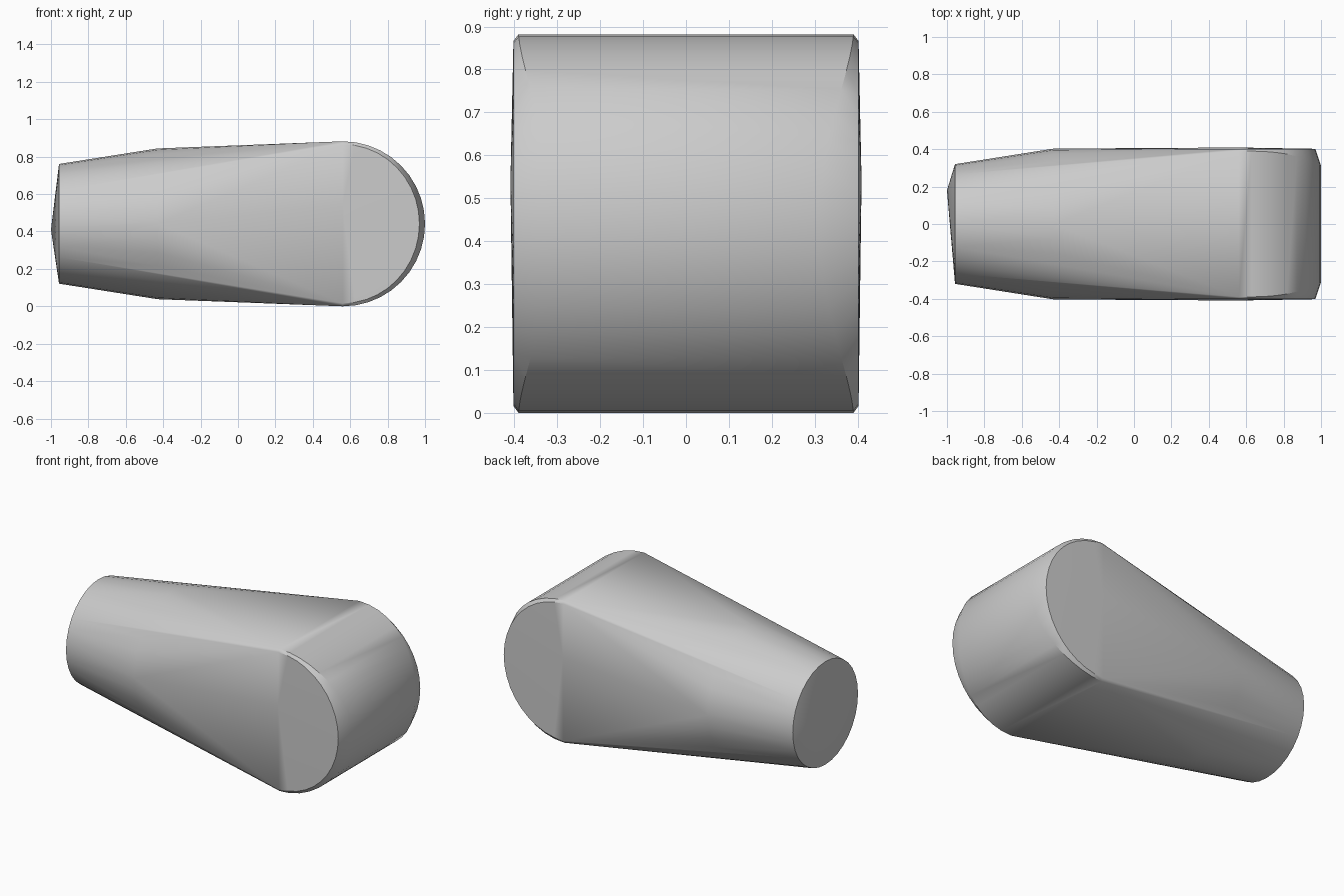
import bpy, bmesh
from math import sin, cos, pi, radians

cube = bpy.data.objects.get("Cube")
if cube:
    bpy.data.objects.remove(cube, do_unlink=True)

grey = bpy.data.materials.new("plain grey")
grey.use_nodes = True
grey.diffuse_color = (0.6, 0.6, 0.6, 1)
grey.node_tree.nodes["Principled BSDF"].inputs["Base Color"].default_value = (0.6, 0.6, 0.6, 1)

MID_Z = 0.441
HUB_X = 0.56
bm = bmesh.new()


def neck_ring(x, radius, sides=32):
    """Circle of points around the long axis."""
    for i in range(sides):
        a = 2 * pi * i / sides
        bm.verts.new((x, radius * cos(a), MID_Z + radius * sin(a)))


# Tapered round neck, with a slightly raised point on its end cap
neck_ring(-0.957, 0.32)
neck_ring(-0.43, 0.403)
bm.verts.new((-1.0, 0.18, 0.41))

# Rounded hub: half cylinder across the body, chamfered most at its far end
STEPS = 20
for side in (-1, 1):
    for i in range(STEPS + 1):
        a = -pi / 2 + pi * i / STEPS
        c, s = cos(a), sin(a)
        bm.verts.new((HUB_X + 0.44 * c, side * (0.39 - 0.08 * c ** 3), MID_Z + 0.441 * s))
        bm.verts.new((HUB_X + 0.41 * c, side * 0.402, MID_Z + 0.425 * s))
    # Faint bulge of the flat side
    bm.verts.new((HUB_X, side * 0.409, MID_Z + 0.1))

# Wrap everything in one convex skin
result = bmesh.ops.convex_hull(bm, input=bm.verts)
loose = [v for v in bm.verts if not v.link_faces]
bmesh.ops.delete(bm, geom=loose, context="VERTS")
bmesh.ops.recalc_face_normals(bm, faces=bm.faces)

mesh = bpy.data.meshes.new("tapered_body")
bm.to_mesh(mesh)
bm.free()
mesh.materials.append(grey)
body = bpy.data.objects.new("tapered_body", mesh)
bpy.context.collection.objects.link(body)

bpy.ops.object.select_all(action="DESELECT")
body.select_set(True)
bpy.context.view_layer.objects.active = body
bpy.ops.object.shade_smooth_by_angle(angle=radians(30))
